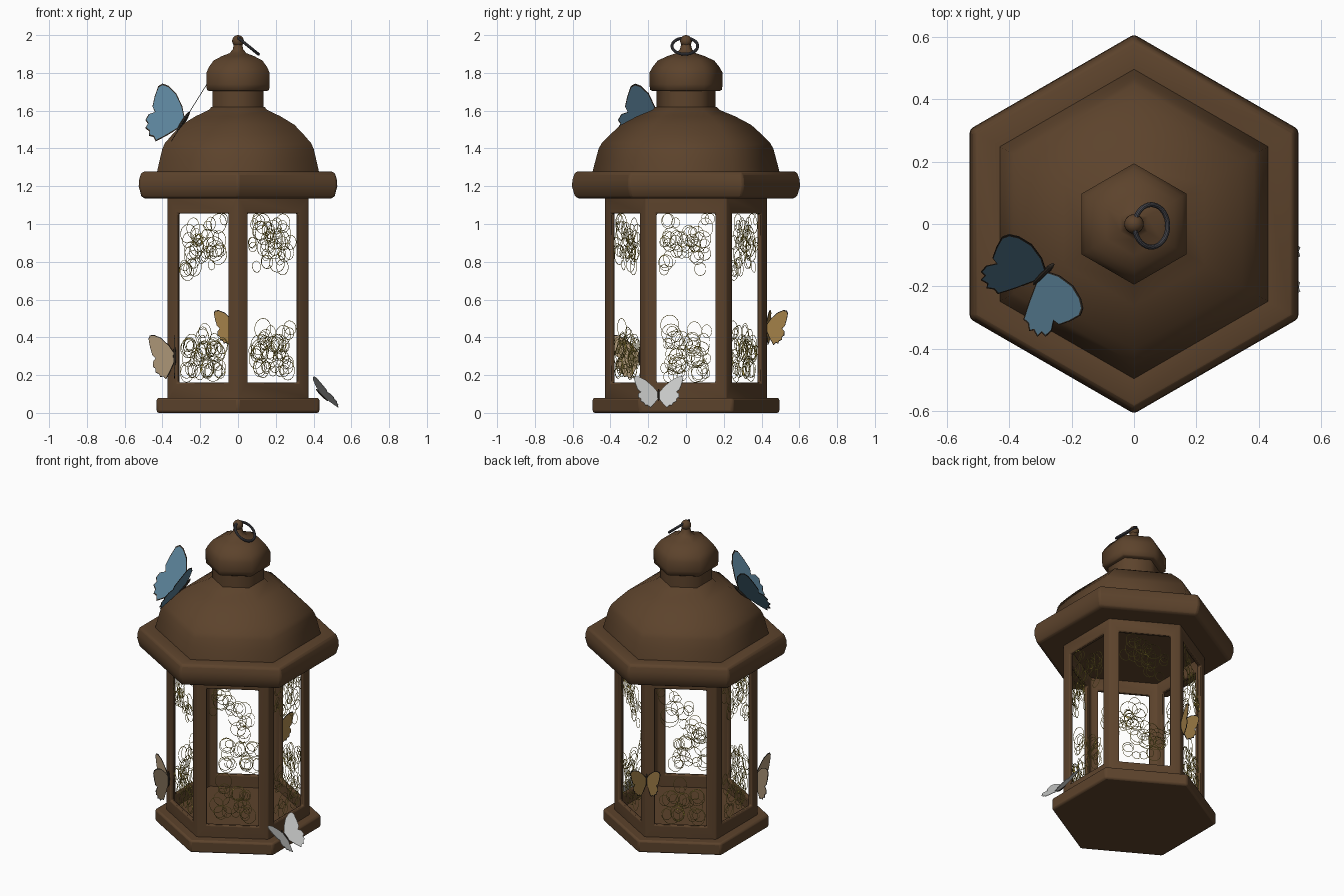
import bpy, bmesh, math, random
from mathutils import Vector, Matrix

if "Cube" in bpy.data.objects:
    bpy.data.objects.remove(bpy.data.objects["Cube"])

random.seed(4)


def material(name, rgb):
    m = bpy.data.materials.new(name)
    m.diffuse_color = (*rgb, 1)
    m.use_nodes = True
    m.node_tree.nodes["Principled BSDF"].inputs["Base Color"].default_value = m.diffuse_color
    return m


BROWN = material("brown_metal", (0.108, 0.056, 0.025))
IRON = material("dark_iron", (0.07, 0.07, 0.082))
GOLD_WIRE = material("gold_wire", (0.46, 0.35, 0.06))
BLUE = material("blue_wing", (0.105, 0.225, 0.32))
TAN = material("tan_wing", (0.42, 0.31, 0.19))
GOLD = material("gold_wing", (0.36, 0.215, 0.065))
WHITE = material("white_wing", (0.60, 0.61, 0.60))
BODY = material("dark_body", (0.035, 0.027, 0.02))


def finish(name, bm, mats, angle=35, bevel=0):
    bmesh.ops.recalc_face_normals(bm, faces=bm.faces)
    me = bpy.data.meshes.new(name)
    bm.to_mesh(me)
    bm.free()
    for m in mats:
        me.materials.append(m)
    for p in me.polygons:
        p.use_smooth = True
    me.set_sharp_from_angle(angle=math.radians(angle))
    ob = bpy.data.objects.new(name, me)
    bpy.context.collection.objects.link(ob)
    if bevel:
        mod = ob.modifiers.new("bevel", 'BEVEL')
        mod.width, mod.segments = bevel, 2
        mod.limit_method, mod.angle_limit = 'ANGLE', math.radians(40)
    return ob


def corner(k, r, z):
    a = math.radians(30 + 60 * k)
    return Vector((r * math.cos(a), r * math.sin(a), z))


def hex_lathe(name, profile, bevel=0.0, angle=35):
    """Six-sided closed solid from (corner radius, z) pairs."""
    bm = bmesh.new()
    rings = [[bm.verts.new(corner(k, r, z)) for k in range(6)] for r, z in profile]
    for a, b in zip(rings, rings[1:]):
        for k in range(6):
            j = (k + 1) % 6
            bm.faces.new((a[k], a[j], b[j], b[k]))
    bm.faces.new(rings[0])
    bm.faces.new(rings[-1])
    return finish(name, bm, [BROWN], angle, bevel)


def add_ring(bm, mat, radius, wire, seg, sides):
    """Torus around the local z axis of mat."""
    vs = []
    for i in range(seg):
        a = 2 * math.pi * i / seg
        for j in range(sides):
            b = 2 * math.pi * j / sides
            r = radius + wire * math.cos(b)
            vs.append(bm.verts.new(mat @ Vector((r * math.cos(a), r * math.sin(a), wire * math.sin(b)))))
    n = len(vs)
    for i in range(seg):
        for j in range(sides):
            j2 = (j + 1) % sides
            bm.faces.new((vs[i * sides + j], vs[(i * sides + sides + j) % n],
                          vs[(i * sides + sides + j2) % n], vs[i * sides + j2]))


# base, roof and cap
hex_lathe("base", [(0.497, 0), (0.497, 0.08)], 0.012)
hex_lathe("roof_rim", [(0.575, 1.135), (0.592, 1.15), (0.607, 1.20), (0.604, 1.235),
                       (0.592, 1.27), (0.575, 1.277), (0.48, 1.27)], 0.01)
hex_lathe("roof_dome", [(0.497, 1.26), (0.493, 1.285), (0.477, 1.345), (0.462, 1.40), (0.445, 1.43), (0.40, 1.475),
                        (0.345, 1.525), (0.26, 1.57), (0.18, 1.603), (0.162, 1.62)], angle=62)
hex_lathe("neck", [(0.157, 1.60), (0.157, 1.72)], angle=62)
hex_lathe("cap", [(0.175, 1.703), (0.19, 1.71), (0.194, 1.74), (0.194, 1.80), (0.178, 1.83), (0.15, 1.865),
                  (0.10, 1.888), (0.05, 1.905), (0.032, 1.925), (0.024, 1.96)], angle=62)

# finial ball and hanging ring
bm = bmesh.new()
bmesh.ops.create_uvsphere(bm, u_segments=20, v_segments=12, radius=0.031,
                          matrix=Matrix.Translation((0, 0, 1.969)))
finish("finial_ball", bm, [BROWN])
bm = bmesh.new()
add_ring(bm, Matrix.Translation((0.055, -0.006, 1.942)) @ Matrix.Rotation(math.radians(39), 4, 'Y'),
         0.068, 0.008, 36, 10)
finish("hanging_ring", bm, [IRON])

# six window frames, mitred at the corners
R, THICK, Z0, Z1 = 0.43, 0.027, 0.075, 1.145
APO = R * math.cos(math.pi / 6)
HALF_W, W0, W1 = 0.155, 0.16, 1.055
bm = bmesh.new()
for k in range(6):
    rot = Matrix.Rotation(math.radians(60 * k), 4, 'Z')
    loops = []
    for apo in (APO, APO - THICK):
        h = apo * math.tan(math.pi / 6)
        for w, lo, hi in ((h, Z0, Z1), (HALF_W, W0, W1)):
            loops.append([bm.verts.new(rot @ Vector((apo, y, z)))
                          for y, z in ((-w, lo), (w, lo), (w, hi), (-w, hi))])
    out, out_win, inn, inn_win = loops
    for a, b in ((out, out_win), (out_win, inn_win), (inn_win, inn)):
        for i in range(4):
            j = (i + 1) % 4
            bm.faces.new((a[i], a[j], b[j], b[i]))
bmesh.ops.remove_doubles(bm, verts=bm.verts, dist=0.0005)
finish("window_frames", bm, [BROWN], bevel=0.007)

# curled wire filigree: a falling band at the top, a heap at the bottom of each window
for k in range(6):
    bm = bmesh.new()
    rot = Matrix.Rotation(math.radians(60 * k), 4, 'Z')
    for i in range(46):
        r = random.uniform(0.025, 0.055)
        u = random.uniform(-HALF_W + r, HALF_W - r)
        t = (u + HALF_W) / (2 * HALF_W)
        if i < 21:
            z = min(1.055 - r, 0.985 - 0.19 * t + random.uniform(-0.09, 0.09))
        else:
            z = random.uniform(W0 + r, 0.34 + 0.17 * (1 - t))
        tilt = Matrix.Rotation(math.radians(90 + random.uniform(-10, 10)), 4, 'Y')
        squash = Matrix.Diagonal((1, random.uniform(0.7, 1), 1, 1))
        add_ring(bm, rot @ Matrix.Translation((APO - 0.014, u, z)) @ tilt @ squash, r, 0.0018, 18, 3)
    finish("filigree_%d" % (k + 1), bm, [GOLD_WIRE])

# wing outline as (sideways, forward), for a large butterfly
WING = [(0, .02), (.05, .085), (.12, .145), (.18, .168), (.215, .165), (.228, .14), (.215, .075), (.195, .01),
        (.165, -.015), (.19, -.045), (.188, -.085), (.165, -.10), (.165, -.13), (.135, -.14), (.125, -.165),
        (.10, -.16), (.075, -.18), (.04, -.12), (0, -.04)]
MIDDLE = Vector((.115, -.005))


def butterfly(name, mat, pos, forward, up, lift, scale, rim=0.0):
    f, u = Vector(forward).normalized(), Vector(up).normalized()
    s = f.cross(u)
    pos = Vector(pos)
    c, d = math.cos(math.radians(lift)), math.sin(math.radians(lift))
    bm = bmesh.new()
    count = len(WING)
    # mirrored pair of wings, with a dark rim
    for side in (1, -1):
        across = s * side * c + u * d
        n = across.cross(f) * 0.0015
        loops = []
        for off, shrink in ((n, rim), (n, 0), (-n, 0), (-n, rim)):
            pts = [Vector(p).lerp(MIDDLE, shrink) for p in WING]
            loops.append([bm.verts.new(pos + (across * p.x + f * p.y) * scale + off) for p in pts])
        if not rim:
            bmesh.ops.delete(bm, geom=loops[0] + loops[3], context='VERTS')
            loops = loops[1:3]
        bm.faces.new(loops[0])
        bm.faces.new(loops[-1][::-1])
        for a, b in zip(loops, loops[1:]):
            for i in range(count):
                j = (i + 1) % count
                fc = bm.faces.new((a[i], b[i], b[j], a[j]))
                fc.material_index = 1 if rim else 0
    wing_faces = len(bm.faces)
    # body
    basis = Matrix((s, u, f)).transposed().to_4x4()
    basis.translation = pos
    bmesh.ops.create_uvsphere(bm, u_segments=10, v_segments=8, radius=1.0,
                              matrix=basis @ Matrix.Diagonal((.012 * scale, .012 * scale, .075 * scale, 1)))
    bm.faces.ensure_lookup_table()
    for fc in bm.faces[wing_faces:]:
        fc.material_index = 1
    finish(name, bm, [mat, BODY])


def outward(deg):
    return (math.cos(math.radians(deg)), math.sin(math.radians(deg)), 0)


butterfly("blue_butterfly", BLUE, (-0.29, -0.16, 1.54), (.466, .466, .75), (-.53, -.53, .66), 36.7, 0.97, 0.05)
butterfly("tan_butterfly", TAN, (-0.335, -0.245, 0.30), (0, 0, 1), outward(212), 33, 0.67, 0.04)
butterfly("gold_butterfly", GOLD, (-0.01, 0.425, 0.455), (0, 0, 1), outward(120), 42, 0.53, 0.06)
butterfly("white_butterfly", WHITE, (0.445, -0.145, 0.095), (-.7, 0, .7), (.7, 0, .7), 18, 0.60)
